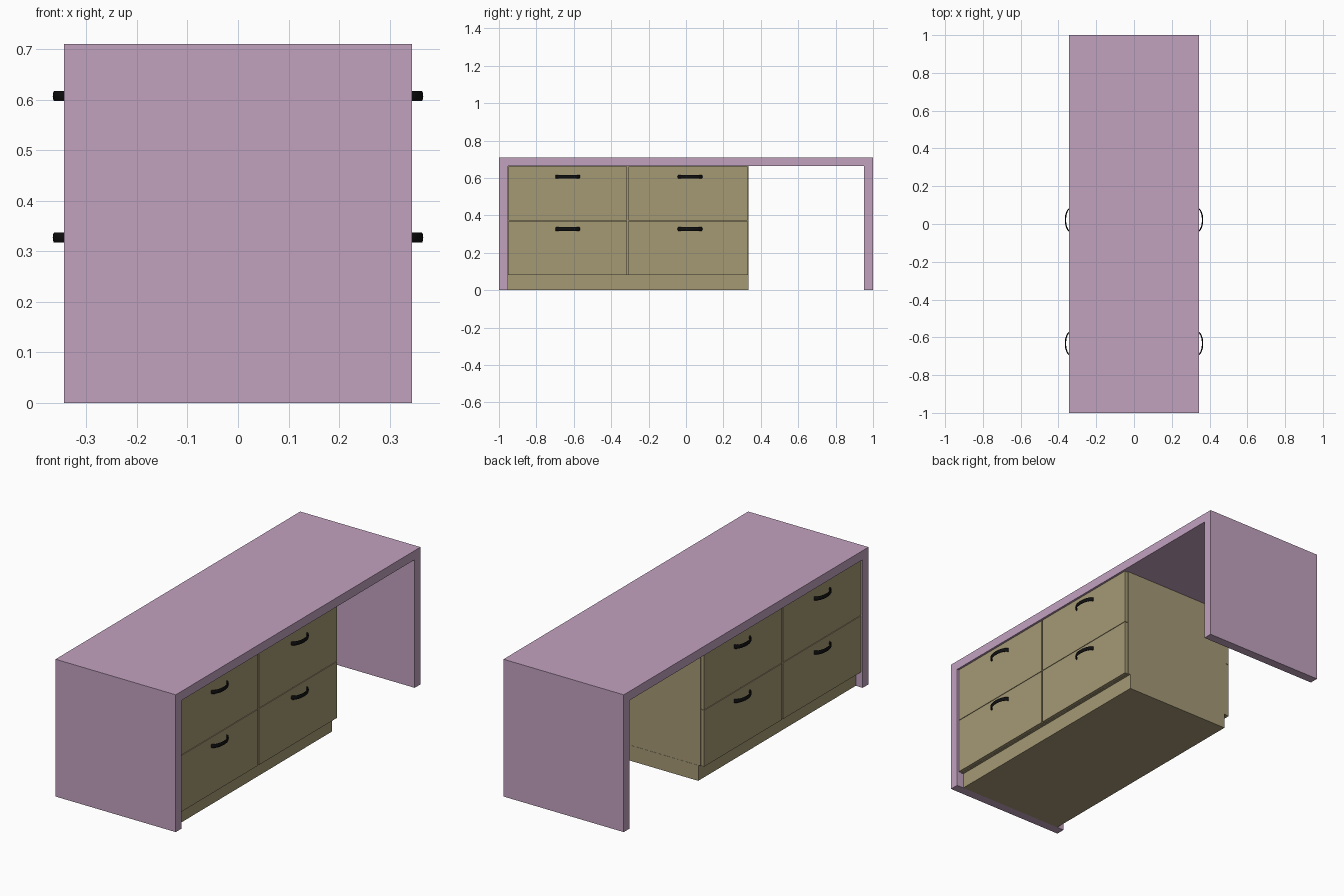
import bpy, bmesh
from math import sin, cos, pi

if "Cube" in bpy.data.objects:
    bpy.data.objects.remove(bpy.data.objects["Cube"])


def material(name, rgb):
    m = bpy.data.materials.new(name)
    m.use_nodes = True
    m.diffuse_color = (*rgb, 1)
    m.node_tree.nodes["Principled BSDF"].inputs["Base Color"].default_value = (*rgb, 1)
    return m


mauve = material("mauve panel", (0.54, 0.36, 0.52))
oak = material("oak", (0.378, 0.319, 0.178))
black = material("black handle", (0.005, 0.005, 0.005))


def finish(name, bm, mat, mirror=False):
    bmesh.ops.recalc_face_normals(bm, faces=bm.faces)
    mesh = bpy.data.meshes.new(name)
    bm.to_mesh(mesh)
    bm.free()
    mesh.materials.append(mat)
    ob = bpy.data.objects.new(name, mesh)
    bpy.context.collection.objects.link(ob)
    if mirror:
        ob.modifiers.new("both sides", "MIRROR").use_axis[0] = True
    return ob


def box(name, xs, ys, zs, mat, mirror=False):
    bm = bmesh.new()
    bmesh.ops.create_cube(bm, size=1)
    for v in bm.verts:
        v.co = [lo + (hi - lo) * (c + 0.5) for (lo, hi), c in zip((xs, ys, zs), v.co)]
    return finish(name, bm, mat, mirror)


# Top and both end panels as one extruded profile
HALF, HEIGHT, THICK = 0.344, 0.71, 0.047
INNER, UNDER = 1 - THICK, HEIGHT - THICK
profile = [(-1, 0), (-1, HEIGHT), (1, HEIGHT), (1, 0),
           (INNER, 0), (INNER, UNDER), (-INNER, UNDER), (-INNER, 0)]
bm = bmesh.new()
face = bm.faces.new([bm.verts.new((-HALF, y, z)) for y, z in profile])
ext = bmesh.ops.extrude_face_region(bm, geom=[face])["geom"]
bmesh.ops.translate(bm, vec=(2 * HALF, 0, 0),
                    verts=[g for g in ext if isinstance(g, bmesh.types.BMVert)])
finish("waterfall_top", bm, mauve)

# Cabinet body and recessed plinth
BASE, END = 0.08, 0.333
box("cabinet_body", (-0.316, 0.316), (-INNER, END), (BASE, UNDER), oak)
box("plinth", (-0.304, 0.304), (-INNER, END + 0.001), (0, BASE), oak)


def handle(name, y0, z0):
    """Bowed pull: an oval section swept along a half ellipse."""
    bm = bmesh.new()
    rings = []
    steps, sides = 16, 10
    for i in range(steps + 1):
        a = pi * i / steps
        ring = []
        for j in range(sides):
            b = 2 * pi * j / sides
            r = 0.0035 * cos(b)
            ring.append(bm.verts.new((0.333 + (0.030 + r) * sin(a),
                                      y0 - (0.063 + r) * cos(a),
                                      z0 + 0.0105 * sin(b))))
        rings.append(ring)
    for p, q in zip(rings, rings[1:]):
        for j in range(sides):
            k = (j + 1) % sides
            bm.faces.new((p[j], p[k], q[k], q[j]))
    bm.faces.new(rings[0])
    bm.faces.new(rings[-1])
    ob = finish(name, bm, black, True)
    for o in bpy.context.selected_objects:
        o.select_set(False)
    ob.select_set(True)
    bpy.context.view_layer.objects.active = ob
    bpy.ops.object.shade_smooth_by_angle()


# Drawer fronts and pulls, two columns by two rows on each long side
columns = {"near": (-0.950, -0.315), "far": (-0.307, 0.330)}
rows = {"lower": (BASE, 0.371, 0.327), "upper": (0.374, 0.661, 0.607)}
for col, (y0, y1) in columns.items():
    for row, (z0, z1, grip) in rows.items():
        box(f"{row}_{col}_drawer_front", (0.317, 0.335), (y0, y1), (z0, z1), oak, True)
        handle(f"{row}_{col}_handle", (y0 + y1) / 2 + 0.01 * (col == "far"), grip)
